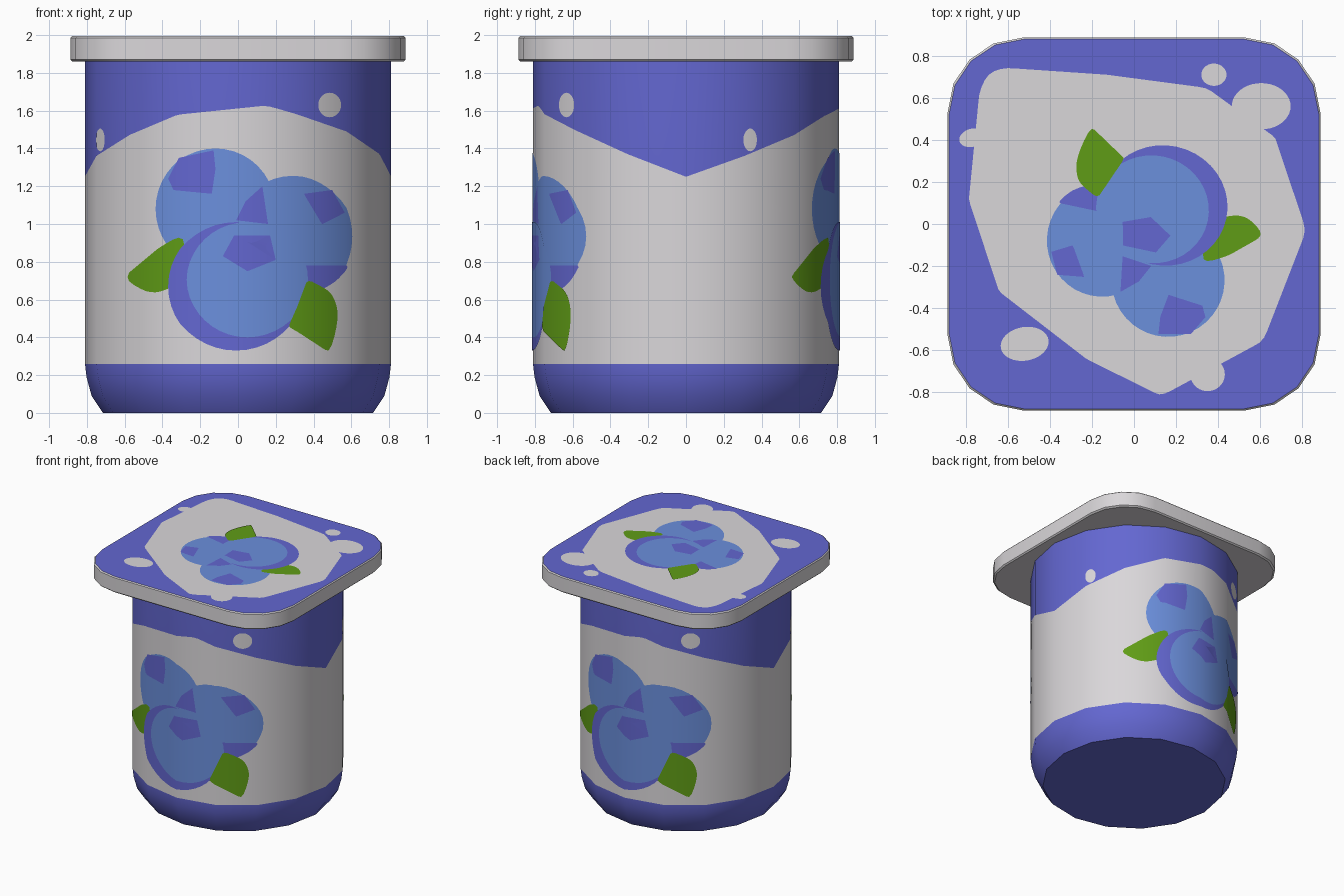
import bpy, bmesh, math
from mathutils import Vector

if "Cube" in bpy.data.objects:
    bpy.data.objects.remove(bpy.data.objects["Cube"])

R, SIDES, STEP, LID_TOP = 0.81, 16, 22.5, 1.994


def material(name, rgb):
    m = bpy.data.materials.new(name)
    m.diffuse_color = (*rgb, 1)
    m.use_nodes = True
    m.node_tree.nodes["Principled BSDF"].inputs["Base Color"].default_value = m.diffuse_color
    return m


WHITE = material("cream white", (0.70, 0.68, 0.70))
PURPLE = material("violet blue", (0.126, 0.136, 0.64))
BLUE = material("berry blue", (0.147, 0.276, 0.72))
GREEN = material("leaf green", (0.117, 0.335, 0.008))


def add_object(name, bm, *mats):
    me = bpy.data.meshes.new(name)
    bm.to_mesh(me)
    bm.free()
    for m in mats:
        me.materials.append(m)
    ob = bpy.data.objects.new(name, me)
    bpy.context.collection.objects.link(ob)
    return ob


def loft(name, rings, *mats):
    """Closed solid through rings of points; a last material colours the top face."""
    bm = bmesh.new()
    loops = [[bm.verts.new(p) for p in ring] for ring in rings]
    n = len(loops[0])
    for a, b in zip(loops, loops[1:]):
        for i in range(n):
            bm.faces.new((a[i], a[(i + 1) % n], b[(i + 1) % n], b[i]))
    bm.faces.new(loops[0][::-1])
    bm.faces.new(loops[-1]).material_index = len(mats) - 1
    ob = add_object(name, bm, *mats)
    bpy.ops.object.select_all(action='DESELECT')
    ob.select_set(True)
    bpy.context.view_layer.objects.active = ob
    bpy.ops.object.shade_smooth_by_angle(angle=math.radians(32))
    return ob


def smooth(pts, closed=True, n=4):
    """Catmull-Rom curve through 2D points."""
    p = [Vector(q) for q in pts]
    p = [p[-1]] + p + p[:2] if closed else [p[0]] + p + [p[-1]]
    out = []
    for a, b, c, d in zip(p, p[1:], p[2:], p[3:]):
        for k in range(n):
            t = k / n
            out.append(0.5 * (2 * b + (c - a) * t + (2 * a - 5 * b + 4 * c - d) * t * t
                              + (3 * b - a - 3 * c + d) * t ** 3))
    return out if closed else out + [p[-2]]


def ellipse(x, y, rx, ry, tilt=0, n=40):
    c, s = math.cos(math.radians(tilt)), math.sin(math.radians(tilt))
    ring = [(rx * math.cos(math.tau * i / n), ry * math.sin(math.tau * i / n)) for i in range(n)]
    return [Vector((x + c * a - s * b, y + s * a + c * b)) for a, b in ring]


def flat_fill(pts):
    if sum(a[0] * b[1] - b[0] * a[1] for a, b in zip(pts, pts[1:] + pts[:1])) < 0:
        pts = pts[::-1]
    bm = bmesh.new()
    bm.faces.new([bm.verts.new((p[0], p[1], 0)) for p in pts])
    bmesh.ops.triangulate(bm, faces=bm.faces[:], ngon_method='EAR_CLIP')
    return bm


def wall_plate(name, pts, layer, mat, turn):
    """Wrap a flat (degrees, height) shape on the cup wall, cut at the wall's edges."""
    bm = flat_fill(pts)
    for k in range(-5, 6):
        bmesh.ops.bisect_plane(bm, geom=bm.verts[:] + bm.edges[:] + bm.faces[:], dist=1e-5,
                               plane_co=(k * STEP, 0, 0), plane_no=(1, 0, 0))
    for v in bm.verts:
        deg, z = v.co.x, v.co.y
        r = R * math.cos(math.radians(STEP / 2)) / math.cos(math.radians(deg % STEP - STEP / 2))
        r += 0.001 * layer
        a = math.radians(deg + turn)
        v.co = (r * math.sin(a), -r * math.cos(a), z)
    for f in bm.faces:
        f.smooth = True
    ob = add_object(name, bm, mat)
    ob.data.normals_split_custom_set_from_vertices(
        [Vector((v.co.x, v.co.y, 0)).normalized() for v in ob.data.vertices])


def lid_plate(name, pts, layer, mat):
    bm = flat_fill(pts)
    for v in bm.verts:
        v.co.z = LID_TOP + 0.001 * layer
    add_object(name, bm, mat)


# Cup body: 16-sided, rounded in at the foot
profile = [(0.715, 0), (0.775, 0.09), (0.802, 0.19), (R, 0.26), (R, 1.87)]
loft("cup_body", [[(r * math.sin(math.tau * i / SIDES), -r * math.cos(math.tau * i / SIDES), z)
                   for i in range(SIDES)] for r, z in profile], PURPLE)


# Lid: rounded square plate with softened rims
def rounded_square(half, z, radius=0.355):
    pts = []
    for q in range(4):
        for k in range(5):
            a = math.radians(90 * q + 22.5 * k)
            c = half - radius
            sx, sy = (1, -1, -1, 1)[q], (1, 1, -1, -1)[q]
            pts.append((sx * c + radius * math.cos(a), sy * c + radius * math.sin(a), z))
    return pts


loft("lid", [rounded_square(0.876, 1.86), rounded_square(0.886, 1.87),
             rounded_square(0.886, 1.986), rounded_square(0.879, LID_TOP)], WHITE, PURPLE)

# Shared fruit picture: (name, layer, material, outline) as seen from the front
FRUIT = [
    ("upper_berry", 2, BLUE, ellipse(-0.12, 1.08, 0.32, 0.32)),
    ("side_berry", 2, BLUE, ellipse(0.29, 0.935, 0.315, 0.32)),
    ("side_berry_shade", 3, PURPLE, smooth([(0.33, 0.78), (0.43, 0.72), (0.57, 0.78), (0.53, 0.71),
                                            (0.46, 0.66), (0.38, 0.63), (0.32, 0.66)])),
    ("upper_berry_crown", 3, PURPLE, [(-0.37, 1.24), (-0.3, 1.27), (-0.31, 1.35), (-0.23, 1.32),
                                      (-0.13, 1.39), (-0.12, 1.29), (-0.16, 1.23), (-0.14, 1.16),
                                      (-0.22, 1.2), (-0.34, 1.18)]),
    ("middle_crown", 3, PURPLE, [(-0.01, 1.02), (0.04, 1.12), (0.13, 1.2), (0.14, 1.1), (0.16, 1.0),
                                 (0.07, 1.03)]),
    ("side_berry_crown", 3, PURPLE, smooth([(0.35, 1.16), (0.44, 1.14), (0.5, 1.18), (0.51, 1.11),
                                            (0.56, 1.06), (0.5, 1.05), (0.45, 1.0), (0.42, 1.07)])),
    ("left_leaf", 3, GREEN, smooth([(-0.58, 0.72), (-0.49, 0.81), (-0.41, 0.88), (-0.29, 0.92),
                                    (-0.3, 0.72), (-0.39, 0.65), (-0.49, 0.645)])),
    ("main_berry_shade", 4, PURPLE, ellipse(-0.01, 0.67, 0.36, 0.34)),
    ("main_berry", 5, BLUE, ellipse(0.05, 0.705, 0.32, 0.305)),
    ("main_berry_crown", 6, PURPLE, smooth([(-0.02, 0.94), (0.07, 0.90), (0.17, 0.94), (0.15, 0.87),
                                            (0.2, 0.81), (0.1, 0.82), (0.05, 0.75), (0.02, 0.83),
                                            (-0.08, 0.83), (0, 0.88)])),
    ("right_leaf", 6, GREEN, smooth([(0.36, 0.69), (0.43, 0.675), (0.5, 0.62), (0.525, 0.5),
                                     (0.48, 0.33), (0.4, 0.41), (0.27, 0.455), (0.33, 0.55)])),
]

# Splash edge round half the cup: (degrees from the front, height)
EDGE = [(-90, 1.25), (-83, 1.25), (-75, 1.21), (-69, 1.13), (-62, 1.13), (-53, 1.06), (-46, 1.09),
        (-40, 1.17), (-37, 1.33), (-30.5, 1.39), (-28, 1.54), (-20, 1.58), (-13, 1.51), (-5, 1.50),
        (3, 1.59), (10, 1.625), (20, 1.58), (27, 1.47), (35, 1.44), (44, 1.49), (48.5, 1.44),
        (50, 1.24), (54, 1.155), (60, 1.13), (68, 1.135), (79, 1.2), (90, 1.25)]
DROPS = [(-53, 1.32, 4.4, 0.092), (-65, 1.445, 3, 0.06), (37.5, 1.63, 5.2, 0.065)]


def to_degrees(p):
    return (math.degrees(math.asin(p[0] / 0.803)), p[1])


# Same wall picture on front and back
for side, turn in (("front", 0), ("back", 180)):
    band = [(-90, 0.26)] + [tuple(p) for p in smooth(EDGE, closed=False)] + [(90, 0.26)]
    wall_plate(side + "_splash", band, 1, WHITE, turn)
    for i, d in enumerate(DROPS):
        wall_plate(f"{side}_drop_{i + 1}", ellipse(*d), 1, WHITE, turn)
    for name, layer, mat, pts in FRUIT:
        wall_plate(f"{side}_{name}", [to_degrees(p) for p in pts], layer, mat, turn)

# Lid splash, drops and the fruit picture turned round
SPLASH = [(-0.74, 0.58), (-0.69, 0.71), (-0.57, 0.74), (-0.46, 0.68), (-0.42, 0.54), (-0.37, 0.48),
          (-0.27, 0.47), (-0.2, 0.54), (-0.22, 0.65), (-0.13, 0.71), (-0.05, 0.66), (0.0, 0.56),
          (0.07, 0.57), (0.13, 0.64), (0.24, 0.655), (0.37, 0.63), (0.43, 0.49), (0.52, 0.44),
          (0.66, 0.42), (0.67, 0.33), (0.60, 0.2), (0.68, 0.11), (0.78, 0.06), (0.81, -0.04),
          (0.76, -0.14), (0.61, -0.25), (0.60, -0.35), (0.64, -0.48), (0.57, -0.58), (0.38, -0.57),
          (0.25, -0.58), (0.22, -0.75), (0.12, -0.81), (0.05, -0.74), (0.10, -0.64), (0.04, -0.585),
          (-0.08, -0.65), (-0.2, -0.655), (-0.31, -0.56), (-0.37, -0.42), (-0.5, -0.38),
          (-0.63, -0.33), (-0.655, -0.24), (-0.63, -0.12), (-0.72, 0.0), (-0.785, 0.12),
          (-0.72, 0.21), (-0.56, 0.27), (-0.47, 0.35), (-0.53, 0.41), (-0.69, 0.47)]
lid_plate("lid_splash", smooth(SPLASH), 1, WHITE)
LID_DROPS = [(0.38, 0.71, 0.06, 0.053), (0.605, 0.56, 0.14, 0.11), (-0.77, 0.41, 0.062, 0.043, 15),
             (-0.52, -0.57, 0.115, 0.08, 10), (0.35, -0.715, 0.082, 0.08)]
for i, d in enumerate(LID_DROPS):
    lid_plate(f"lid_drop_{i + 1}", ellipse(*d), 1, WHITE)
COS, SIN = 0.84 * math.cos(math.radians(168)), 0.84 * math.sin(math.radians(168))
for name, layer, mat, pts in FRUIT:
    turned = [(0.135 + COS * p[0] - SIN * (p[1] - 0.67), 0.09 + SIN * p[0] + COS * (p[1] - 0.67))
              for p in pts]
    lid_plate("lid_" + name, turned, layer, mat)
